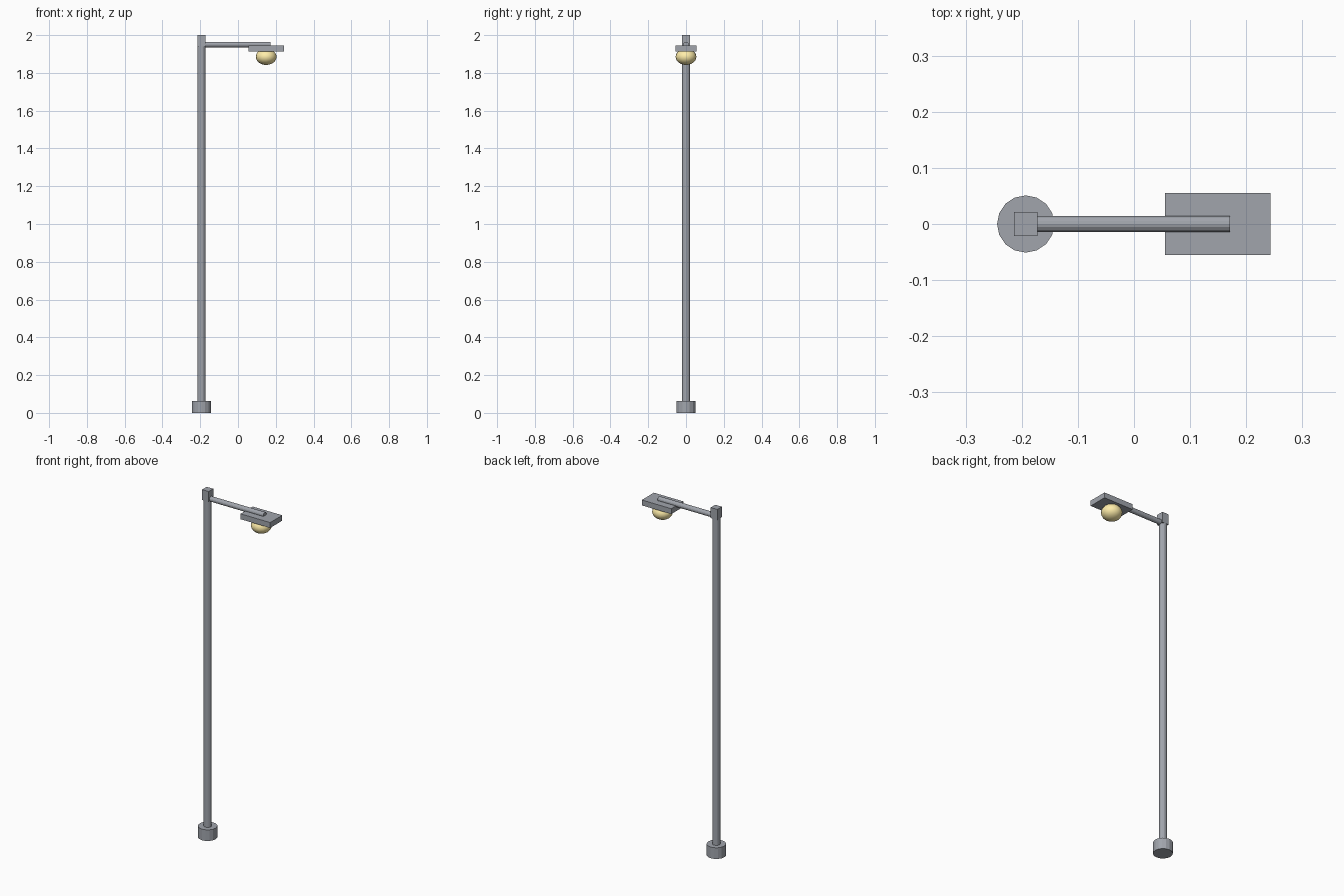
import bpy
from math import radians

if "Cube" in bpy.data.objects:
    bpy.data.objects.remove(bpy.data.objects["Cube"])

POLE_X = -0.193
LAMP_X = 0.149


def material(name, colour):
    mat = bpy.data.materials.new(name)
    mat.diffuse_color = (*colour, 1)
    mat.use_nodes = True
    mat.node_tree.nodes["Principled BSDF"].inputs["Base Color"].default_value = mat.diffuse_color
    return mat


metal = material("blue_grey_metal", (0.355, 0.375, 0.415))
glow = material("warm_light", (1.0, 0.85, 0.40))


def finish(name, mat):
    obj = bpy.context.object
    obj.name = name
    obj.data.materials.append(mat)
    return obj


def cylinder(name, radius, length, centre, rotation=(0, 0, 0)):
    bpy.ops.mesh.primitive_cylinder_add(vertices=16, radius=radius, depth=length,
                                        location=centre, rotation=rotation)
    return finish(name, metal)


def box(name, size, centre):
    bpy.ops.mesh.primitive_cube_add(size=1, location=centre)
    finish(name, metal).scale = size


# Footing and pole
cylinder("base", 0.051, 0.064, (POLE_X, 0, 0.032))
cylinder("pole", 0.021, 1.93, (POLE_X, 0, 0.985))

# Square cap on the pole
box("pole_cap", (0.042, 0.042, 0.06), (POLE_X, 0, 1.97))

# Horizontal arm carrying the lamp
arm_start, arm_end = POLE_X, 0.171
cylinder("arm", 0.0145, arm_end - arm_start, ((arm_start + arm_end) / 2, 0, 1.950),
         (0, radians(90), 0))

# Lamp housing
box("lamp_housing", (0.188, 0.11, 0.031), (LAMP_X, 0, 1.930))

# Flattened glowing bulb
bpy.ops.mesh.primitive_uv_sphere_add(segments=16, ring_count=12, radius=1,
                                     location=(LAMP_X, 0, 1.885))
bpy.ops.object.shade_smooth()
finish("bulb", glow).scale = (0.055, 0.055, 0.043)
